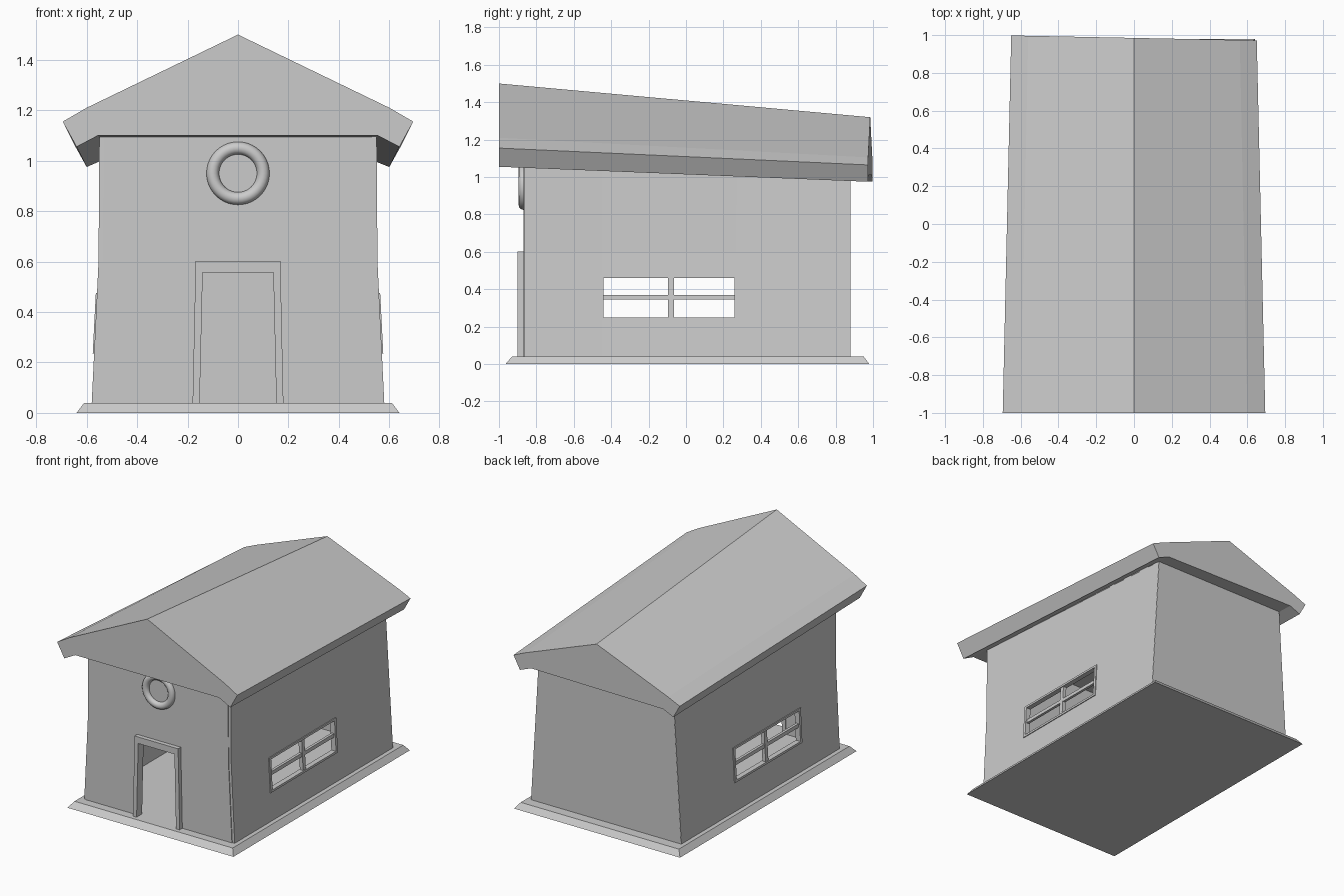
import bpy, bmesh, math

cube = bpy.data.objects.get("Cube")
if cube:
    bpy.data.objects.remove(cube)

GREY = (0.6, 0.6, 0.6, 1)
mat = bpy.data.materials.new("plain_grey")
mat.use_nodes = True
mat.diffuse_color = GREY
mat.node_tree.nodes["Principled BSDF"].inputs["Base Color"].default_value = GREY


def lerp(a, b, t):
    return a + (b - a) * t


def finish(name, bm):
    mesh = bpy.data.meshes.new(name)
    bm.to_mesh(mesh)
    bm.free()
    mesh.materials.append(mat)
    obj = bpy.data.objects.new(name, mesh)
    bpy.context.collection.objects.link(obj)
    return obj


def loft(name, ring_a, ring_b):
    """Closed solid between two matching outlines."""
    bm = bmesh.new()
    a = [bm.verts.new(p) for p in ring_a]
    b = [bm.verts.new(p) for p in ring_b]
    bm.faces.new(a)
    bm.faces.new(b[::-1])
    for i in range(len(a)):
        j = (i + 1) % len(a)
        bm.faces.new((a[j], a[i], b[i], b[j]))
    bmesh.ops.recalc_face_normals(bm, faces=bm.faces)
    return finish(name, bm)


def mirrored(half):
    """Full outline from its +x half; points on the centre line are kept once."""
    return half + [(-x, z) for x, z in reversed(half) if x > 0]


def prism(name, half, y0, y1):
    outline = mirrored(half)
    return loft(name, [(x, y0, z) for x, z in outline], [(x, y1, z) for x, z in outline])


def mirror_x(obj):
    obj.modifiers.new("mirror", 'MIRROR').use_clip = False


def half_width(y, z):
    """Outer half width of the leaning walls."""
    t = (y + 0.87) / 1.75
    front = lerp(0.58, 0.553, (z - 0.04) / 0.56) if z < 0.6 else lerp(0.553, 0.55, (z - 0.6) / 0.5)
    back = lerp(0.58, 0.52, (z - 0.04) / 1.0)
    return lerp(front, back, t)


# Base slab with sloping edges
def rectangle(x, y0, y1, z):
    return [(-x, y0, z), (x, y0, z), (x, y1, z), (-x, y1, z)]


loft("base", rectangle(0.64, -0.965, 0.98, 0), rectangle(0.61, -0.93, 0.95, 0.04))

# Roof, dropping and narrowing to the rear
roof_front = mirrored([(0, 1.5), (0.6, 1.21), (0.695, 1.155), (0.64, 1.055), (0.555, 1.1)])
roof_back = mirrored([(0, 1.32), (0.56, 1.105), (0.65, 1.065), (0.6, 0.975), (0.52, 1.01)])
n = len(roof_front) // 2 + 1
roof_front.insert(n - 1, (0, 1.39))
roof_back.insert(n - 1, (0, 1.215))
loft("roof", [(x, -1, z) for x, z in roof_front],
     [(x, 0.985 - 0.02 * x, z) for x, z in roof_back])

# Front wall with doorway
sides = [(half_width(-0.87, z) - 0.018, z) for z in (0.04, 0.3, 0.6, 1.13)]
prism("front_wall", [(0, 1.4)] + sides[::-1] + [(0.155, 0.04), (0.142, 0.56)], -0.87, -0.845)

# Back wall
sides = [(half_width(0.88, z) - 0.002, z) for z in (1.05, 0.04)]
prism("back_wall", [(0, 1.25)] + sides, 0.855, 0.88)

# Side walls with window openings
ys = (-0.865, -0.45, 0.27, 0.879)
zs = (0.04, 0.24, 0.47, 0.6, 0.85, None)
bm = bmesh.new()
grid = []
for y in ys:
    top = lerp(1.125, 1.045, (y + 0.87) / 1.75)
    levels = [top if z is None else z for z in zs]
    grid.append([bm.verts.new((half_width(y, z), y, z)) for z in levels])
for i in range(len(ys) - 1):
    for k in range(len(zs) - 1):
        if (i, k) != (1, 1):
            bm.faces.new((grid[i][k], grid[i + 1][k], grid[i + 1][k + 1], grid[i][k + 1]))
walls = finish("side_walls", bm)
solid = walls.modifiers.new("thickness", 'SOLIDIFY')
solid.thickness = 0.025
solid.offset = -1
mirror_x(walls)


# Window frames and glazing bars
def window_bar(name, y0, y1, z0, z1, inner, outer):
    def ring(y):
        return [(half_width(y, z) + d, y, z)
                for z, d in ((z0, -inner), (z0, outer), (z1, outer), (z1, -inner))]
    mirror_x(loft(name, ring(y0), ring(y1)))


window_bar("window_sill", -0.46, 0.28, 0.235, 0.25, 0.03, 0.006)
window_bar("window_head", -0.46, 0.28, 0.46, 0.475, 0.03, 0.006)
window_bar("window_front_jamb", -0.46, -0.44, 0.25, 0.46, 0.03, 0.006)
window_bar("window_rear_jamb", 0.26, 0.28, 0.25, 0.46, 0.03, 0.006)
window_bar("window_mullion", -0.095, -0.065, 0.25, 0.46, 0.025, 0)
window_bar("window_crossbar", -0.44, 0.26, 0.345, 0.37, 0.022, -0.003)

# Door frame
frame = [(0.168, 0.602), (0.18, 0.04), (0.152, 0.04), (0.14, 0.557)]
prism("door_frame", frame, -0.9, -0.84)

# Round trim above the door
bpy.ops.mesh.primitive_torus_add(major_segments=40, minor_segments=12, major_radius=0.1,
                                 minor_radius=0.025, location=(0, -0.87, 0.95),
                                 rotation=(math.pi / 2, 0, 0))
trim = bpy.context.object
trim.name = "round_trim"
trim.data.materials.append(mat)
bpy.ops.object.shade_smooth_by_angle(angle=math.radians(40))
